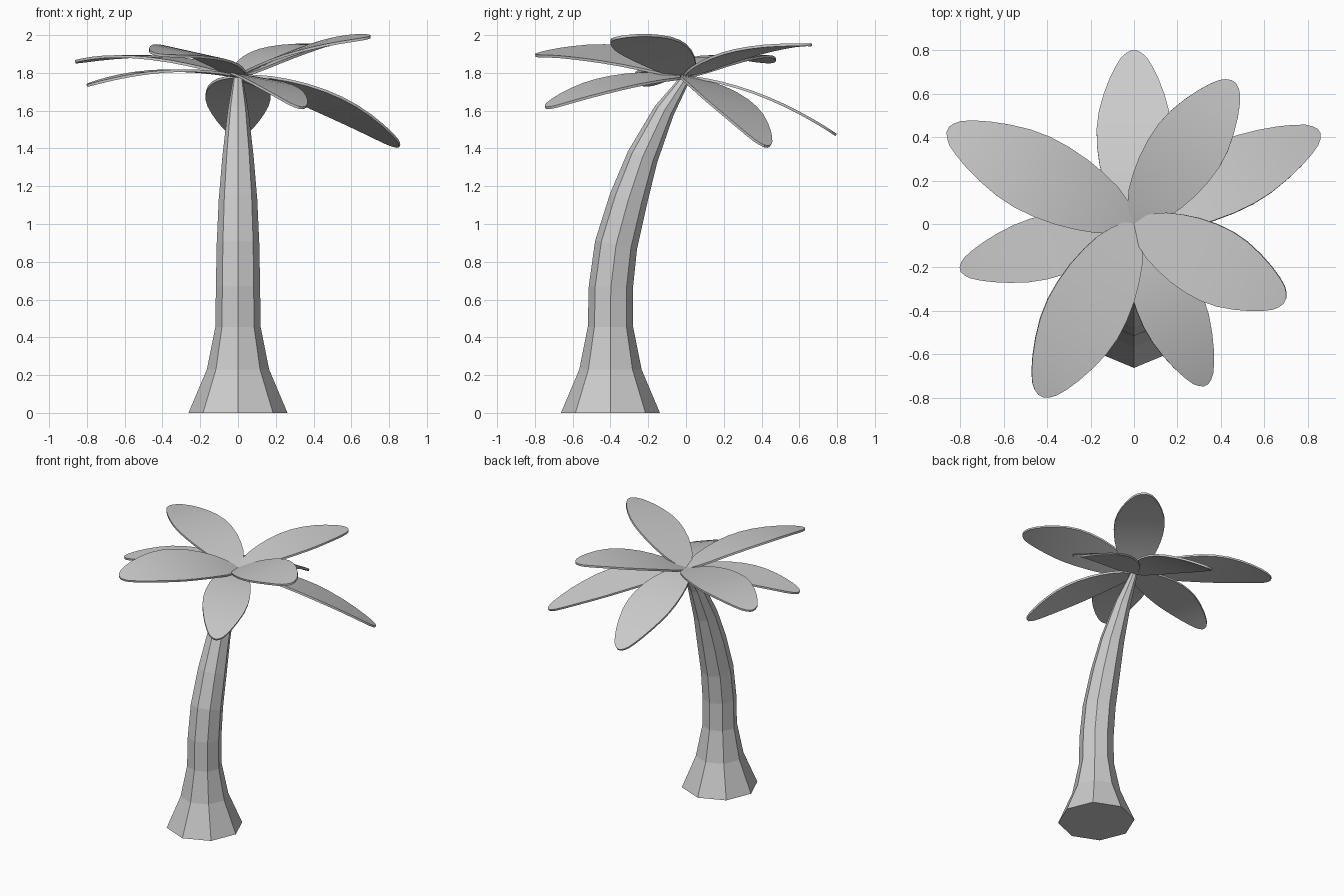
import bpy, bmesh
from math import sin, cos, pi, radians
from mathutils import Vector

if "Cube" in bpy.data.objects:
    bpy.data.objects.remove(bpy.data.objects["Cube"])


def finish(bm, name):
    bmesh.ops.recalc_face_normals(bm, faces=bm.faces)
    me = bpy.data.meshes.new(name)
    bm.to_mesh(me)
    bm.free()
    ob = bpy.data.objects.new(name, me)
    bpy.context.collection.objects.link(ob)
    return ob


# Trunk: octagonal rings swept along a curved path (y, z, radius)
path = [(-.40, 0, .262), (-.40, .23, .165), (-.40, .455, .12), (-.398, .665, .117),
        (-.37, .89, .113), (-.305, 1.13, .102), (-.23, 1.355, .083),
        (-.115, 1.60, .055), (0, 1.775, .025)]
bm = bmesh.new()
rings = []
for i, (y, z, r) in enumerate(path):
    y0, z0, _ = path[max(i - 1, 0)]
    y1, z1, _ = path[min(i + 1, len(path) - 1)]
    t = Vector((0, y1 - y0, z1 - z0)).normalized()
    side = Vector((0, t.z, -t.y))
    rings.append([bm.verts.new(Vector((r * cos(k * pi / 4), y, z)) + side * r * sin(k * pi / 4))
                  for k in range(8)])
for a, b in zip(rings, rings[1:]):
    for k in range(8):
        bm.faces.new((a[k], a[(k + 1) % 8], b[(k + 1) % 8], b[k]))
bm.faces.new(rings[0])
bm.faces.new(rings[-1])
finish(bm, "trunk")

# Leaf outline: position along the leaf, share of the half width
outline = [(0, .1), (.03, .28), (.08, .46), (.15, .65), (.24, .80), (.34, .92), (.45, .99),
           (.55, 1), (.65, .94), (.75, .81), (.84, .65), (.91, .49), (.96, .34),
           (.985, .21), (1, .07)]


def leaf(name, azimuth, length, half, slope, droop, bank):
    a, b = radians(azimuth), radians(bank)
    along = Vector((cos(a), sin(a), 0))
    left = Vector((-sin(a), cos(a), 0))
    bm = bmesh.new()
    rows = []
    for t, w in outline:
        s = t * length
        g = slope + 2 * droop * s
        mid = along * s + Vector((0, 0, 1.78 + slope * s + droop * s * s))
        normal = (Vector((0, 0, 1)) - along * g).normalized()
        across = left * cos(b) + normal * sin(b)
        rows.append([bm.verts.new(mid + across * half * w * k) for k in (-1, 0, 1)])
    for p, q in zip(rows, rows[1:]):
        for k in range(2):
            bm.faces.new((p[k], q[k], q[k + 1], p[k + 1]))
    ob = finish(bm, name)
    mod = ob.modifiers.new("thickness", 'SOLIDIFY')
    mod.thickness = .014
    mod.offset = 0
    bpy.context.view_layer.objects.active = ob
    ob.select_set(True)
    bpy.ops.object.modifier_apply(modifier=mod.name)
    bpy.ops.object.shade_smooth_by_angle(angle=radians(30))
    ob.select_set(False)


# Crown: azimuth, length, half width, start slope, droop, bank
leaves = [(90, .795, .172, -.11, -.35, 0),
          (55, .80, .172, .45, -.30, 0),
          (26.5, .95, .165, -.116, -.287, -10),
          (-27, .78, .178, .50, -.30, 10),
          (-66, .81, .155, .04, -.30, -9),
          (-118.5, .90, .188, .40, -.30, -11),
          (-165.3, .825, .145, .20, -.31, 0),
          (153, .96, .182, .34, -.27, 0)]
for i, spec in enumerate(leaves):
    leaf(f"leaf_{i + 1}", *spec)
